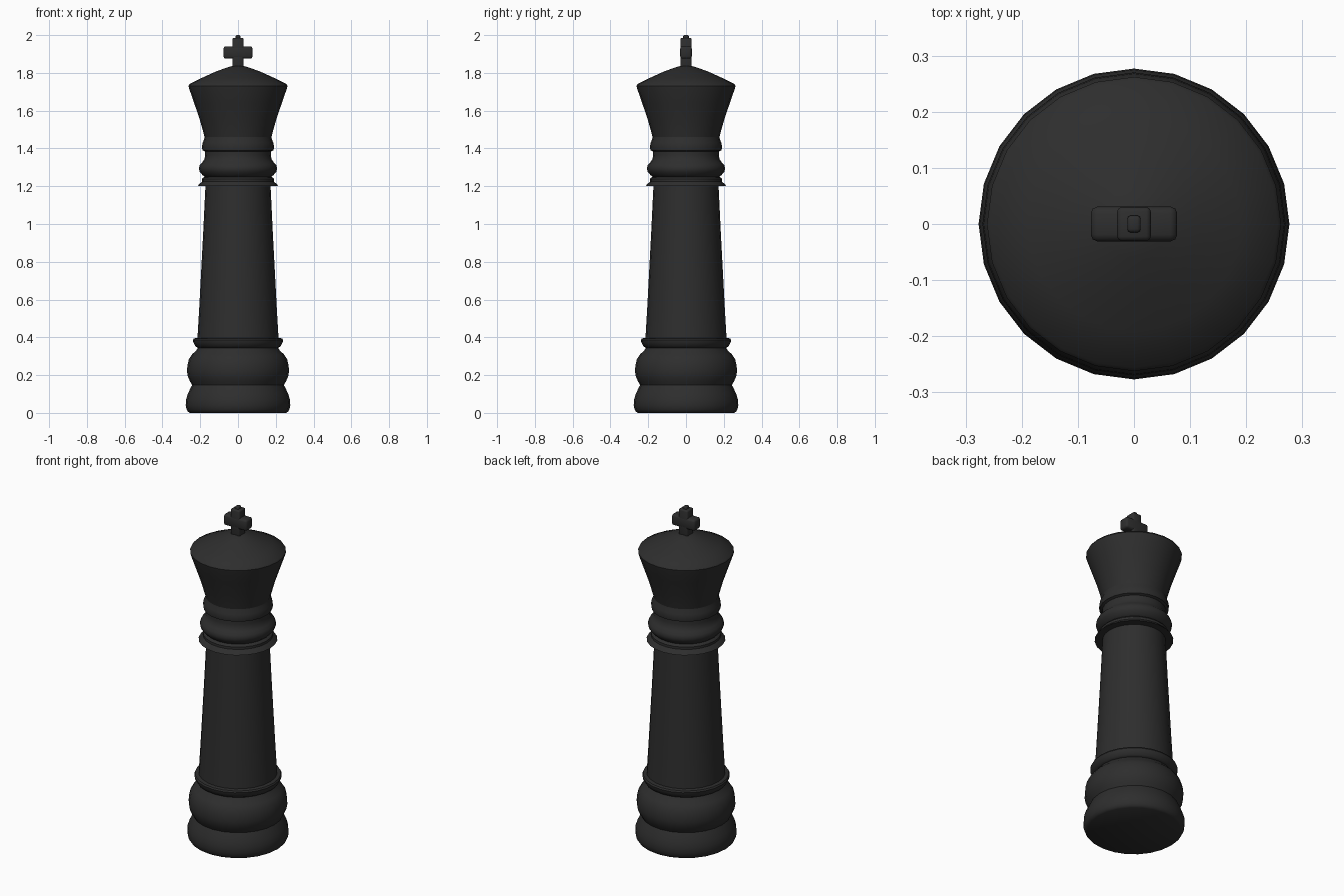
import bpy, bmesh
from math import tau, cos, sin, radians

if "Cube" in bpy.data.objects:
    bpy.data.objects.remove(bpy.data.objects["Cube"])

SIDES = 24
mat = bpy.data.materials.new("black_finish")
mat.diffuse_color = (0.027, 0.027, 0.027, 1)
mat.use_nodes = True
mat.node_tree.nodes["Principled BSDF"].inputs["Base Color"].default_value = mat.diffuse_color


def finish(name, bm, angle):
    bmesh.ops.recalc_face_normals(bm, faces=bm.faces)
    me = bpy.data.meshes.new(name)
    bm.to_mesh(me)
    bm.free()
    me.materials.append(mat)
    ob = bpy.data.objects.new(name, me)
    bpy.context.collection.objects.link(ob)
    bpy.ops.object.select_all(action='DESELECT')
    ob.select_set(True)
    bpy.context.view_layer.objects.active = ob
    bpy.ops.object.shade_smooth_by_angle(angle=radians(angle))
    return ob


def lathe(name, profile, angle=40):
    """Turn a (radius, z) profile round the z axis and cap both ends."""
    bm = bmesh.new()
    rings = [[bm.verts.new((r * cos(tau * i / SIDES), r * sin(tau * i / SIDES), z))
              for i in range(SIDES)] for r, z in profile]
    for a, b in zip(rings, rings[1:]):
        for i in range(SIDES):
            j = (i + 1) % SIDES
            bm.faces.new((a[i], a[j], b[j], b[i]))
    bm.faces.new(rings[0][::-1])
    bm.faces.new(rings[-1])
    return finish(name, bm, angle)


def block(name, size, z, bevel):
    """Bevelled box centred on the axis at height z."""
    bm = bmesh.new()
    bmesh.ops.create_cube(bm, size=1)
    bmesh.ops.scale(bm, vec=size, verts=bm.verts)
    bmesh.ops.translate(bm, vec=(0, 0, z), verts=bm.verts)
    bmesh.ops.bevel(bm, geom=bm.edges[:], offset=bevel, segments=2,
                    profile=0.5, affect='EDGES')
    return finish(name, bm, 50)


# Stacked rounded base
lathe("base", [(0.255, 0), (0.265, 0.007), (0.272, 0.018), (0.277, 0.04),
               (0.275, 0.07), (0.266, 0.10), (0.252, 0.13), (0.243, 0.147),
               (0.253, 0.165), (0.265, 0.19), (0.27, 0.22), (0.268, 0.25),
               (0.26, 0.285), (0.243, 0.31), (0.222, 0.33), (0.212, 0.345)])

# Thin ring on top of the base
lathe("base_ring", [(0.212, 0.344), (0.225, 0.352), (0.236, 0.372),
                    (0.239, 0.385), (0.234, 0.394), (0.212, 0.398)])

# Tapered shaft
lathe("shaft", [(0.215, 0.39), (0.205, 0.56), (0.195, 0.75),
                (0.184, 0.96), (0.172, 1.21)])

# Flared skirt under the neck
lathe("collar", [(0.17, 1.20), (0.215, 1.20), (0.203, 1.213), (0.191, 1.224),
                 (0.191, 1.238), (0.184, 1.246), (0.17, 1.25)])

# Neck with bulge and upper ring
lathe("neck", [(0.17, 1.245), (0.187, 1.258), (0.202, 1.275), (0.208, 1.294),
               (0.202, 1.313), (0.188, 1.328), (0.177, 1.345), (0.174, 1.365),
               (0.174, 1.384), (0.188, 1.39), (0.191, 1.408), (0.187, 1.43),
               (0.179, 1.45), (0.176, 1.465)])

# Flaring head with shallow cone top
lathe("head", [(0.176, 1.455), (0.182, 1.48), (0.203, 1.555), (0.232, 1.64),
               (0.259, 1.718), (0.262, 1.731), (0.256, 1.741), (0.19, 1.774),
               (0.12, 1.806), (0.06, 1.828), (0.025, 1.838)])

# Finial cross with a small tip
block("finial_upright", (0.06, 0.06, 0.175), 1.8975, 0.008)
block("finial_arms", (0.154, 0.062, 0.066), 1.908, 0.012)
block("finial_tip", (0.024, 0.03, 0.04), 1.98, 0.006)
